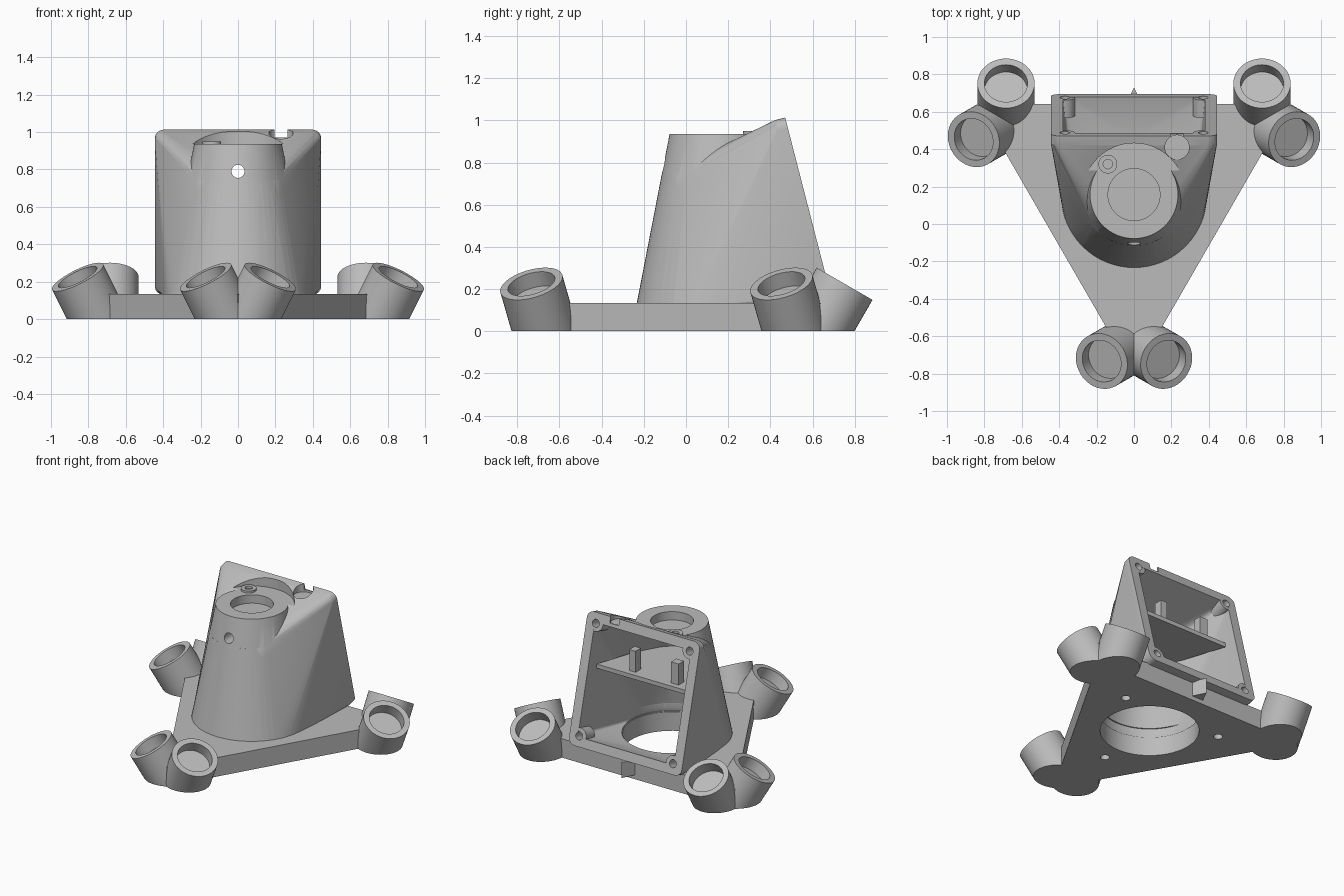
import bpy, bmesh, math
from mathutils import Vector, Matrix

cube = bpy.data.objects.get("Cube")
if cube:
    bpy.data.objects.remove(cube)

grey = bpy.data.materials.new("light_grey")
grey.use_nodes = True
GREY = (0.5, 0.5, 0.5, 1)
grey.diffuse_color = GREY
grey.node_tree.nodes["Principled BSDF"].inputs["Base Color"].default_value = GREY

CY = 0.157        # y of the column and triangle centre
PLATE = 0.135     # plate thickness
SEG = 64


def ring(r, z, x=0, y=CY, seg=SEG):
    return [Vector((x + r * math.cos(2 * math.pi * i / seg),
                    y + r * math.sin(2 * math.pi * i / seg), z)) for i in range(seg)]


def make(name, bm):
    bmesh.ops.recalc_face_normals(bm, faces=bm.faces)
    mesh = bpy.data.meshes.new(name)
    bm.to_mesh(mesh)
    bm.free()
    mesh.materials.append(grey)
    ob = bpy.data.objects.new(name, mesh)
    bpy.context.collection.objects.link(ob)
    return ob


def hull(name, pts, matrix=Matrix()):
    bm = bmesh.new()
    for p in pts:
        bm.verts.new(matrix @ Vector(p))
    res = bmesh.ops.convex_hull(bm, input=bm.verts)
    loose = {g for g in res["geom_interior"] + res["geom_unused"]
             if isinstance(g, bmesh.types.BMVert)}
    bmesh.ops.delete(bm, geom=list(loose), context="VERTS")
    bmesh.ops.dissolve_limit(bm, angle_limit=0.002, verts=bm.verts, edges=bm.edges)
    return make(name, bm)


def rod(name, r, z0, z1, x=0, y=CY, matrix=Matrix(), seg=SEG):
    return hull(name, ring(r, z0, x, y, seg) + ring(r, z1, x, y, seg), matrix)


def box(name, x0, x1, y0, y1, z0, z1):
    return hull(name, [(x, y, z) for x in (x0, x1) for y in (y0, y1) for z in (z0, z1)])


def combine(ob, other, operation="DIFFERENCE"):
    mod = ob.modifiers.new("bool", "BOOLEAN")
    mod.operation, mod.solver, mod.object = operation, "EXACT", other
    bpy.ops.object.select_all(action="DESELECT")
    bpy.context.view_layer.objects.active = ob
    ob.select_set(True)
    bpy.ops.object.modifier_apply(modifier=mod.name)
    bpy.data.objects.remove(other)


def rounded_rect(hx, hy, r, z):
    pts = []
    for sx in (-1, 1):
        for sy in (-1, 1):
            for i in range(7):
                a = math.radians(15 * i)
                pts.append(Vector((sx * (hx - r + r * math.cos(a)),
                                   sy * (hy - r + r * math.sin(a)), z)))
    return pts


# tilted frame plane: local x across, local y up the plane, local z outwards
up = Vector((0, -0.225, 0.875)).normalized()
out = Vector((0, up.z, -up.y))
side = up.cross(out)
FRAME = Matrix.Translation((0, 0.5825, 0.5775)) @ Matrix((side, up, out)).transposed().to_4x4()


def on_frame(pts):
    return [FRAME @ p for p in pts]


# body: frame blended into the round column
body = hull("body", on_frame(rounded_rect(0.445, 0.45, 0.05, 0) + rounded_rect(0.445, 0.45, 0.05, -0.05))
            + ring(0.39, 0.125) + ring(0.273, 0.74))
combine(body, rod("ledge_cut", 0.275, 0.935, 1.2))
combine(body, hull("column", ring(0.392, 0.125) + ring(0.235, 0.935)), "UNION")

# hollow interior with open bottom
combine(body, hull("cavity", on_frame(rounded_rect(0.38, 0.385, 0.02, 0.01))
                   + ring(0.33, 0.14) + ring(0.21, 0.7)))
combine(body, rod("floor_cut", 0.325, -0.1, 0.2))

# top pocket, front sight hole and roof notch
combine(body, rod("pocket", 0.139, 0.875, 1.1))
sight = Matrix.Translation((0, 0, 0.79)) @ Matrix.Rotation(math.radians(90), 4, "X")
combine(body, rod("sight_hole", 0.035, -0.45, 0.4, y=0, matrix=sight, seg=32))
combine(body, rod("notch_round", 0.065, 0.955, 1.2, x=0.23, y=0.41, seg=32))
combine(body, box("notch_slot", 0.195, 0.265, 0.41, 0.7, 0.97, 1.2))

# corner screw bosses with blind holes
for sx in (-1, 1):
    for sy in (-1, 1):
        x, y = sx * 0.37, sy * 0.378
        combine(body, rod("boss", 0.055, -0.1, -0.001, x, y, FRAME, 24), "UNION")
        combine(body, rod("screw", 0.027, -0.08, 0.05, x, y, FRAME, 24))

# inner shelf, pegs and roof tube
shelf = hull("inner_shelf", [p for z in (0.62, 0.65) for p in
             ring(0.25, z) + [Vector((s * 0.37, 0.48, z)) for s in (-1, 1)]])
peg_left = box("left_peg", 0.09, 0.14, 0.38, 0.44, 0.64, 0.8)
peg_right = box("right_peg", -0.25, -0.19, 0.38, 0.44, 0.64, 0.8)
tube = rod("roof_tube", 0.05, 0.9, 0.95, -0.14, 0.32, seg=32)
combine(tube, rod("tube_hole", 0.025, 0.92, 1.0, -0.14, 0.32, seg=24))

# triangular base plate with centre opening and blind screw holes
R = 0.967
corners = [math.radians(a) for a in (-90, 30, 150)]
plate = hull("base_plate", [(R * math.cos(a), CY + R * math.sin(a), z)
                            for a in corners for z in (0, PLATE)])
combine(plate, rod("plate_opening", 0.32, -0.1, 0.3))
for a in corners:
    combine(plate, rod("plate_screw", 0.03, -0.1, 0.08, 0.45 * math.cos(a),
                       CY + 0.45 * math.sin(a), seg=24))

# rear pointer nub
nub = hull("rear_nub", [(x, y, z) for z in (0.03, 0.14)
                        for x, y in ((-0.05, 0.63), (0.05, 0.63), (0, 0.73))])


# tilted sockets, two at each corner, cut flat at the ground
def socket(name, corner, s):
    place = corner + s * math.radians(11)
    lean = corner + s * math.radians(60)
    axis = Vector((0.5 * math.cos(lean), 0.5 * math.sin(lean), math.cos(math.radians(30))))
    top = Vector((0.907 * math.cos(place), CY + 0.907 * math.sin(place), 0.225))
    matrix = Matrix.Translation(top) @ axis.to_track_quat("Z", "Y").to_matrix().to_4x4()
    ob = rod(name, 0.153, -0.5, 0, y=0, matrix=matrix, seg=48)
    combine(ob, rod("bore", 0.115, -0.078, 0.1, y=0, matrix=matrix, seg=48))
    combine(ob, box("ground_cut", -2, 2, -2, 2, -1, 0))
    return ob


sockets = [socket(f"{label}_socket_{i + 1}", a, s)
           for label, a in zip(("front", "back_left", "back_right"), corners)
           for i, s in enumerate((-1, 1))]

# smooth shading with sharp edges kept
bpy.ops.object.select_all(action="DESELECT")
for ob in [body, shelf, tube, plate] + sockets:
    ob.select_set(True)
bpy.context.view_layer.objects.active = body
bpy.ops.object.shade_smooth_by_angle(angle=math.radians(25))
